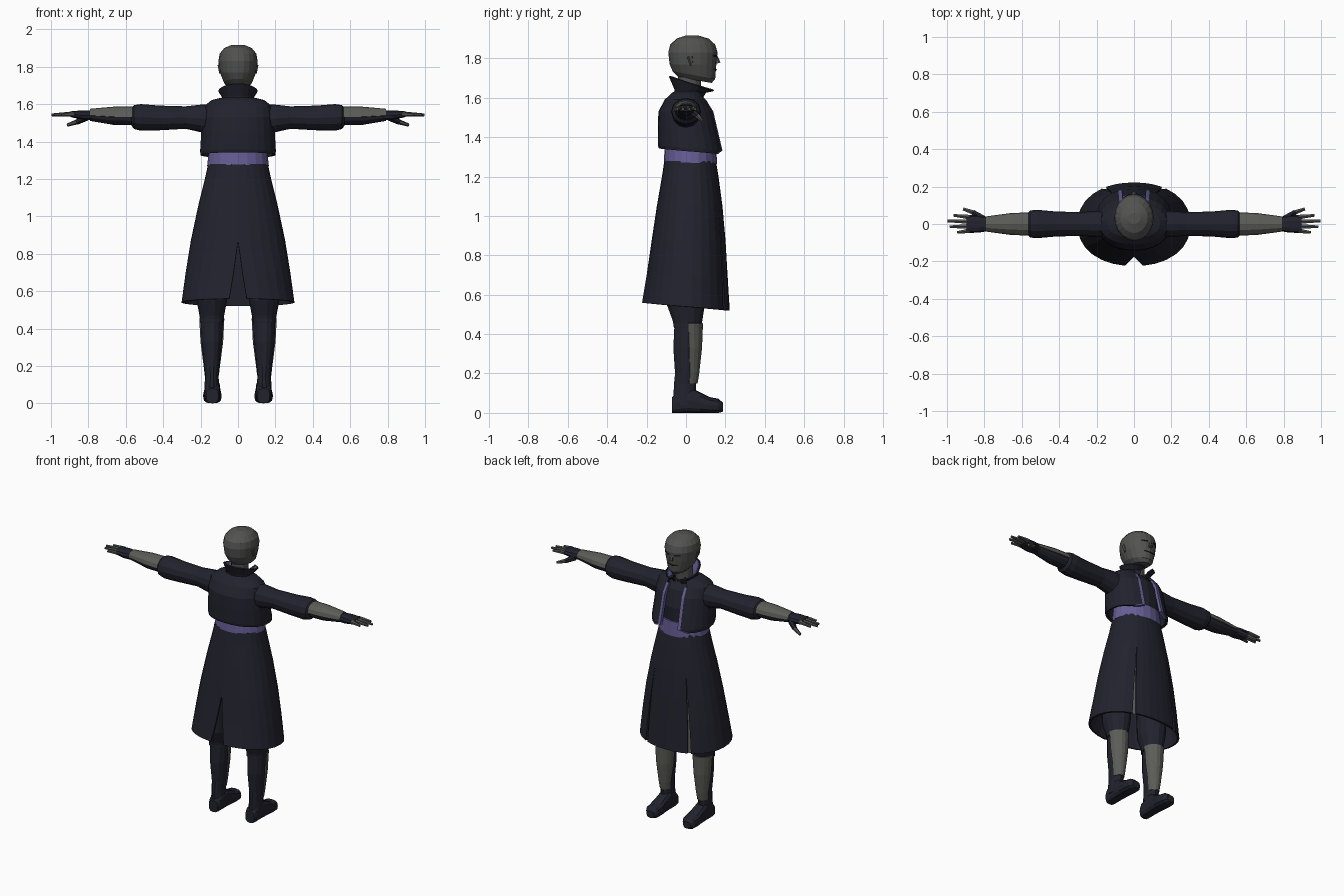
import bpy, bmesh, math
from math import sin, cos, pi, tau
from mathutils import Vector

if "Cube" in bpy.data.objects:
    bpy.data.objects.remove(bpy.data.objects["Cube"], do_unlink=True)


def material(name, r, g, b):
    m = bpy.data.materials.new(name)
    m.use_nodes = True
    m.diffuse_color = (r, g, b, 1)
    bsdf = m.node_tree.nodes["Principled BSDF"]
    bsdf.inputs["Base Color"].default_value = (r, g, b, 1)
    bsdf.inputs["Roughness"].default_value = 0.9
    return m


NAVY = material("navy cloth", .016, .016, .027)
GREY = material("head grey", .085, .085, .083)
PLATE = material("guard grey", .105, .105, .095)
PURPLE = material("purple sash", .135, .11, .30)


def finish(name, bm, mat, mirror=False, thick=0):
    me = bpy.data.meshes.new(name)
    bm.to_mesh(me)
    bm.free()
    ob = bpy.data.objects.new(name, me)
    bpy.context.collection.objects.link(ob)
    me.materials.append(mat)
    if thick:
        mod = ob.modifiers.new("thickness", 'SOLIDIFY')
        mod.thickness, mod.offset = thick, -1
    if mirror:
        mod = ob.modifiers.new("mirror", 'MIRROR')
        mod.use_mirror_merge = False
    return ob


AXES = {
    'x': lambda x, y, t: (t, x, y),
    'y': lambda x, y, t: (-x, t, y),
    'z': lambda x, y, t: (x, y, t),
}


def shell(name, rows, mat, span=None, n=16, axis='z', cx=0, grow=1, square=1,
          thick=0, mirror=False):
    """Skin rows of (position, half width, high edge, low edge, tilt).
    Without a span the skin is a closed, capped tube."""
    bm = bmesh.new()
    rings = []
    for t, rx, hi, lo, *tilt in sorted(rows):
        a0, a1 = span(t) if span else (0, tau)
        mid, ry = (hi + lo) / 2, (hi - lo) / 2
        ring = []
        for j in range(n if not span else n + 1):
            a = a0 + (a1 - a0) * j / n
            c, s = cos(a), sin(a)
            x = math.copysign(abs(c) ** square, c) * rx * grow
            y = math.copysign(abs(s) ** square, s) * ry * grow + mid
            w = t + (tilt[0] * s if tilt else 0)
            p = Vector(AXES[axis](x, y, w))
            p.x += cx if axis != 'x' else 0
            ring.append(bm.verts.new(p))
        rings.append(ring)
    for low, up in zip(rings, rings[1:]):
        for j in range(n):
            k = (j + 1) % len(low)
            bm.faces.new((low[j], low[k], up[k], up[j]))
    if not span:
        bm.faces.new(rings[0][::-1])
        bm.faces.new(rings[-1])
        bmesh.ops.recalc_face_normals(bm, faces=bm.faces[:])
    return finish(name, bm, mat, mirror, thick)


def rod(name, p, q, r1, r2, mat, mirror=True, sides=6):
    p, q = Vector(p), Vector(q)
    bm = bmesh.new()
    bmesh.ops.create_cone(bm, cap_ends=True, segments=sides, radius1=r1,
                          radius2=r2, depth=(q - p).length)
    turn = (q - p).to_track_quat('Z', 'Y').to_matrix().to_4x4()
    bm.transform(turn)
    bmesh.ops.translate(bm, verts=bm.verts[:], vec=(p + q) / 2)
    return finish(name, bm, mat, mirror)


# Head, neck and facial features
shell("head", [(1.69, .05, .13, -.04, -.015), (1.715, .075, .148, -.068, -.02),
               (1.77, .097, .154, -.083), (1.83, .105, .16, -.09),
               (1.87, .098, .148, -.08), (1.90, .073, .115, -.048),
               (1.917, .033, .06, 0)], GREY, n=20)
shell("neck", [(1.58, .055, .07, -.04), (1.72, .05, .08, -.04)], GREY, n=12)
rod("nose", (0, .150, 1.815), (0, .162, 1.775), .008, .014, GREY, mirror=False)
rod("ear", (.094, .02, 1.81), (.092, .03, 1.765), .016, .009, GREY)
rod("eye_slit", (.022, .158, 1.812), (.057, .139, 1.814), .004, .004, NAVY)
rod("mouth_line", (0, .153, 1.742), (.035, .145, 1.744), .004, .003, NAVY)

# Torso under the jacket, and sash
shell("undershirt", [(1.26, .145, .14, -.10), (1.45, .165, .145, -.11),
                     (1.56, .15, .115, -.10), (1.61, .08, .075, -.05)], NAVY)
shell("sash", [(1.27, .165, .158, -.113, -.006), (1.36, .155, .153, -.107)],
      PURPLE, n=20)

# Short open jacket with rounded front corners and a purple edge
jacket = [(1.327, .2, .188, -.137, -.015), (1.345, .203, .19, -.142, -.012),
          (1.45, .197, .162, -.143), (1.53, .193, .143, -.14),
          (1.59, .182, .105, -.108), (1.622, .14, .08, -.075),
          (1.635, .085, .075, -.055)]


def opening(z):
    return .38 + (.3 if z < 1.34 else 0)


shell("jacket", jacket, NAVY, n=22, thick=.015, square=.9,
      span=lambda z: (pi / 2 + opening(z), pi * 2.5 - opening(z)))
shell("jacket_trim", jacket[:5], PURPLE, n=2, thick=.018, square=.9, grow=1.004,
      mirror=True, span=lambda z: (pi / 2 - opening(z), pi / 2 - opening(z) + .1))

# Flared collar, lined in purple
collar = [(1.60, .083, .09, -.05), (1.635, .085, .105, -.06, -.01),
          (1.67, .105, .147, -.087, -.038)]
shell("collar", collar, NAVY, n=18, thick=.008,
      span=lambda z: (pi / 2 + .3, pi * 2.5 - .3))
shell("collar_lining", collar, PURPLE, n=18, thick=.004, grow=.9,
      span=lambda z: (pi / 2 + .35, pi * 2.5 - .35))

# Long skirt in three panels, with two front slits and one back slit
skirt = [(1.28, .16, .152, -.11), (1.2, .178, .165, -.122),
         (1.05, .215, .185, -.148), (.87, .253, .201, -.175),
         (.7, .281, .211, -.2), (.54, .303, .222, -.225, -.02)]
SLIT = math.radians(60)


def front_gap(z):
    return max(0, 1.05 - z) * .08


def back_gap(z):
    return max(0, .87 - z) * .4


shell("skirt_front", skirt, NAVY, n=6, thick=.012, square=.92,
      span=lambda z: (SLIT + front_gap(z), pi - SLIT - front_gap(z)))
shell("skirt_side", skirt, NAVY, n=11, thick=.012, square=.92, mirror=True,
      span=lambda z: (back_gap(z) - pi / 2, SLIT - front_gap(z)))
shell("slit_lining", skirt[2:], PLATE, n=2, thick=.004, square=.92, grow=.95,
      mirror=True, span=lambda z: (SLIT - .06, SLIT + .06))

# Sleeves and forearms
shell("sleeve", [(.12, .07, 1.60, 1.43), (.2, .07, 1.597, 1.45),
                 (.28, .063, 1.588, 1.468), (.42, .067, 1.592, 1.46),
                 (.52, .076, 1.60, 1.458), (.555, .072, 1.595, 1.467),
                 (.57, .055, 1.58, 1.485)],
      NAVY, n=12, axis='x', cx=0, mirror=True)
forearm = [(.55, .057, 1.582, 1.487), (.66, .053, 1.582, 1.488),
           (.79, .037, 1.572, 1.51)]
shell("forearm", forearm, NAVY, n=12, axis='x', mirror=True)
shell("forearm_guard", forearm, PLATE, n=6, axis='x', grow=1.1, thick=.008,
      mirror=True, span=lambda t: (-.05, pi + .05))

# Gloved hands with bare fingers
shell("glove", [(.775, .037, 1.568, 1.512), (.83, .046, 1.568, 1.515),
                (.895, .048, 1.562, 1.53)],
      NAVY, n=10, axis='x', square=.8, mirror=True)
for label, y, tip in (("index", .037, .965), ("middle", .013, .996),
                      ("ring", -.012, .985), ("little", -.036, .945)):
    rod(label + "_finger", (.88, y, 1.547), (tip, y * 1.25, 1.542),
        .014, .008, GREY)
rod("thumb_base", (.81, .03, 1.53), (.86, .062, 1.505), .02, .015, NAVY)
rod("thumb", (.855, .06, 1.507), (.912, .08, 1.488), .014, .009, GREY)

# Trousers gathered below the knee
shell("trousers", [(.43, .06, .075, -.062), (.47, .066, .085, -.07),
                   (.55, .081, .098, -.1), (.7, .086, .105, -.105),
                   (1.0, .08, .10, -.09)],
      NAVY, n=14, cx=.14, mirror=True)

# Tall boots, cuffs and shin guards
boot = [(.04, .042, .05, -.068), (.15, .036, .052, -.062),
        (.2, .041, .06, -.057), (.33, .055, .073, -.066),
        (.455, .06, .078, -.06)]
shell("boot_shaft", boot, NAVY, n=14, cx=.14, mirror=True)
shell("boot_cuff", [(.435, .065, .08, -.066), (.455, .065, .08, -.066)],
      NAVY, n=14, cx=.14, mirror=True)
shell("shin_guard", boot[1:], PLATE, n=8, cx=.14, grow=1.12, thick=.008,
      mirror=True, span=lambda z: (.5 - z, pi - .5 + z))
shell("boot_foot", [(-.07, .033, .08, 0), (-.05, .041, .1, 0), (.02, .043, .13, 0),
                    (.07, .045, .105, 0), (.12, .05, .08, 0),
                    (.165, .046, .072, 0), (.187, .028, .052, .006)],
      NAVY, n=12, axis='y', cx=.137, square=.7, mirror=True)
